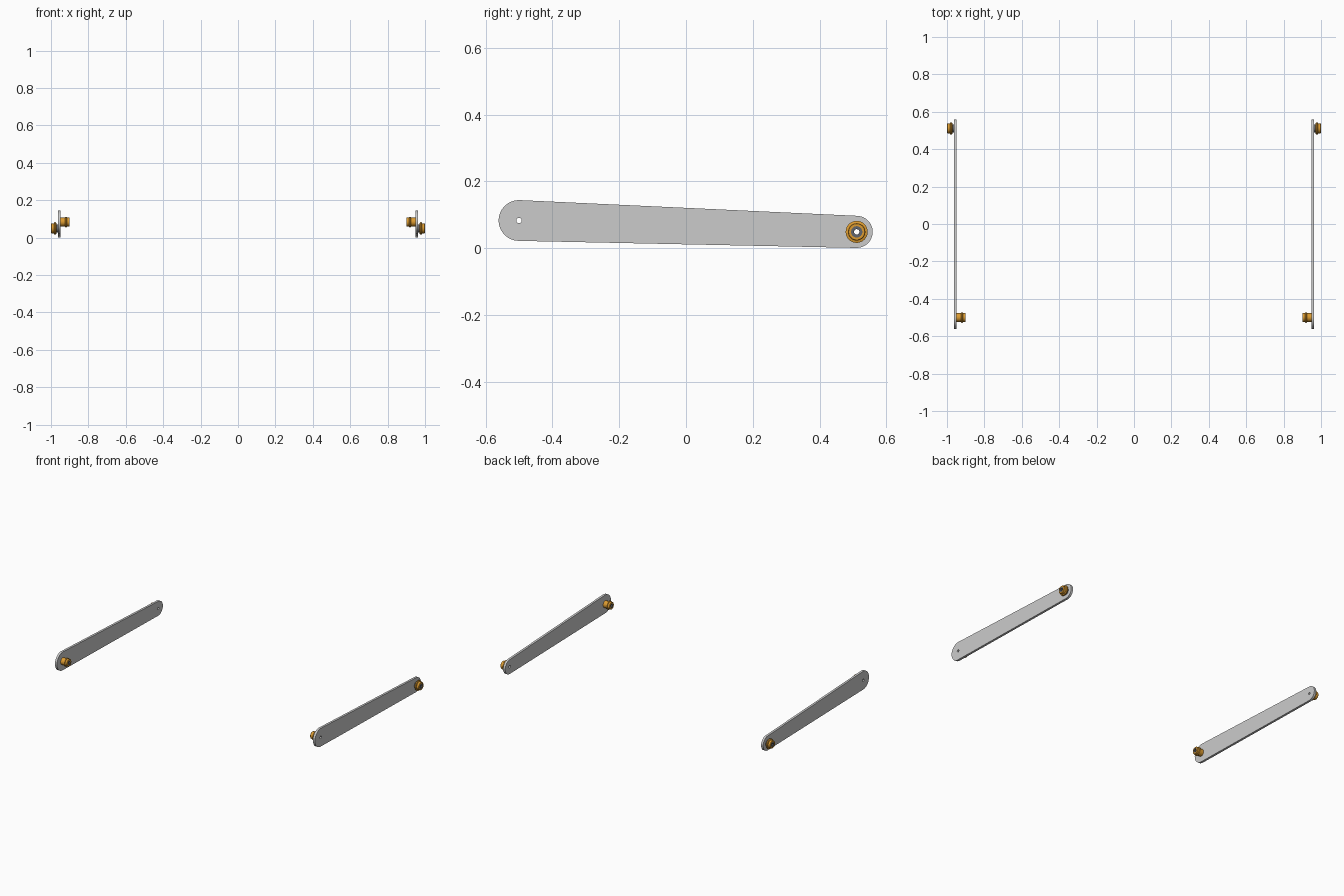
import bpy, bmesh
from math import sin, cos, pi, asin, atan2, hypot

if "Cube" in bpy.data.objects:
    bpy.data.objects.remove(bpy.data.objects["Cube"])


def material(name, color):
    m = bpy.data.materials.new(name)
    m.diffuse_color = color
    m.use_nodes = True
    m.node_tree.nodes["Principled BSDF"].inputs["Base Color"].default_value = m.diffuse_color
    return m


ORANGE = material("orange_bushing", (0.72, 0.33, 0.03, 1))
DARK = material("dark_metal", (0.12, 0.13, 0.15, 1))
BIG = (-0.5, 0.083, 0.061)      # y, z, radius of front eye
SMALL = (0.511, 0.049, 0.048)   # y, z, radius of rear eye
BORE = 0.008


def finish(name, bm, mat=None):
    bmesh.ops.recalc_face_normals(bm, faces=bm.faces)
    me = bpy.data.meshes.new(name)
    bm.to_mesh(me)
    bm.free()
    ob = bpy.data.objects.new(name, me)
    bpy.context.collection.objects.link(ob)
    if mat:
        me.materials.append(mat)
    bpy.context.view_layer.objects.active = ob
    ob.select_set(True)
    bpy.ops.object.shade_smooth_by_angle(angle=0.6)
    ob.select_set(False)
    return ob


def arm(name, s):
    # tapered plate: two round eyes joined by tangent lines, with open bores
    dy, dz = SMALL[0] - BIG[0], SMALL[1] - BIG[1]
    tilt, lean = atan2(dz, dy), asin((BIG[2] - SMALL[2]) / hypot(dy, dz))
    a = pi / 2 - lean
    n = 24
    pts = [(BIG, tilt + a + (2 * pi - 2 * a) * i / n) for i in range(n + 1)]
    pts += [(SMALL, tilt - a + 2 * a * i / n) for i in range(n + 1)]
    loops = [[(c[0] + c[2] * cos(t), c[1] + c[2] * sin(t)) for c, t in pts]]
    for c in (BIG, SMALL):
        loops.append([(c[0] + BORE * cos(2 * pi * i / 24), c[1] + BORE * sin(2 * pi * i / 24))
                      for i in range(24)])
    bm = bmesh.new()
    edges = []
    for loop in loops:
        vs = [bm.verts.new((s * 0.948, y, z)) for y, z in loop]
        edges += [bm.edges.new((vs[i - 1], vs[i])) for i in range(len(vs))]
    bmesh.ops.triangle_fill(bm, edges=edges, use_beauty=True)
    geo = bmesh.ops.extrude_face_region(bm, geom=bm.faces[:])["geom"]
    bmesh.ops.translate(bm, vec=(s * 0.015, 0, 0),
                        verts=[g for g in geo if isinstance(g, bmesh.types.BMVert)])
    finish(name, bm)


def lathe(name, s, c, profile, mat, n=32):
    # closed (x, radius) profile revolved about the eye axis
    bm = bmesh.new()
    rings = [[bm.verts.new((s * x, c[0] + r * cos(2 * pi * i / n), c[1] + r * sin(2 * pi * i / n)))
              for i in range(n)] for x, r in profile]
    for k in range(len(rings)):
        p, q = rings[k - 1], rings[k]
        for i in range(n):
            bm.faces.new((p[i - 1], p[i], q[i], q[i - 1]))
    finish(name, bm, mat)


for side, s in (("left", -1), ("right", 1)):
    arm(side + "_arm", s)
    # rear bushing on the outer face
    lathe(side + "_rear_bushing", s, SMALL,
          [(0.970, 0.017), (0.970, 0.027), (0.975, 0.033), (0.982, 0.033), (0.984, 0.026),
           (0.998, 0.026), (1.0, 0.024), (1.0, 0.017)], ORANGE)
    lathe(side + "_rear_sleeve", s, SMALL,
          [(0.963, BORE), (0.963, 0.022), (0.971, 0.022), (0.971, 0.0175),
           (0.999, 0.0175), (0.999, BORE)], DARK)
    # front bushing on the inner face
    lathe(side + "_front_bushing", s, BIG,
          [(0.948, 0.015), (0.948, 0.023), (0.925, 0.023), (0.923, 0.028), (0.916, 0.028),
           (0.914, 0.024), (0.902, 0.024), (0.900, 0.022), (0.900, 0.015)], ORANGE)
    lathe(side + "_front_sleeve", s, BIG,
          [(0.948, BORE), (0.948, 0.0155), (0.901, 0.0155), (0.901, BORE)], DARK)
